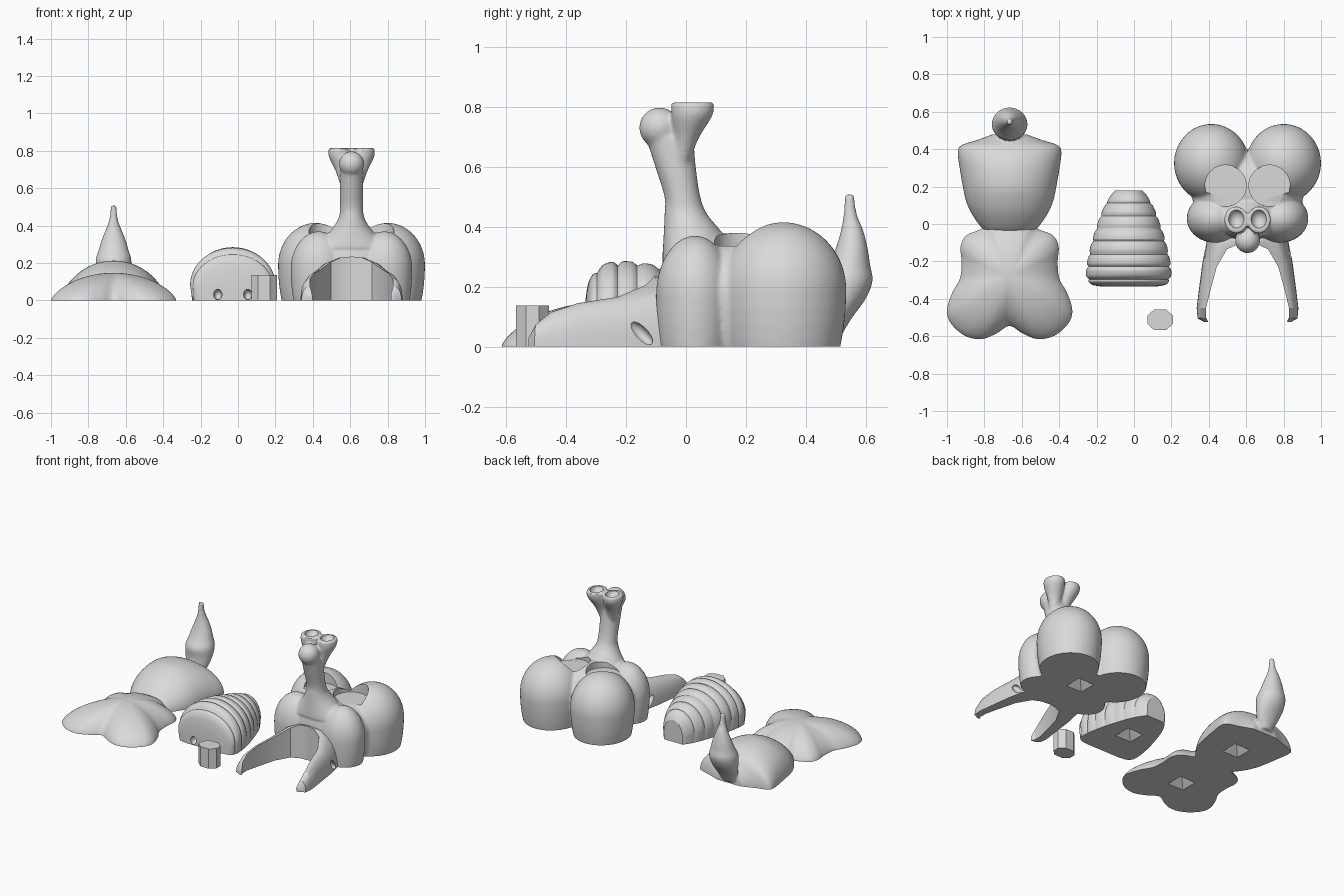
import bpy, bmesh, math
from mathutils import Vector, Matrix

if "Cube" in bpy.data.objects:
    bpy.data.objects.remove(bpy.data.objects["Cube"])

grey = bpy.data.materials.new("plain grey")
grey.use_nodes = True
grey.diffuse_color = (0.7, 0.7, 0.7, 1)
grey.node_tree.nodes["Principled BSDF"].inputs["Base Color"].default_value = (0.7, 0.7, 0.7, 1)


# ---- helpers ----
def make(name, bm):
    bmesh.ops.recalc_face_normals(bm, faces=bm.faces)
    mesh = bpy.data.meshes.new(name)
    bm.to_mesh(mesh)
    bm.free()
    obj = bpy.data.objects.new(name, mesh)
    bpy.context.collection.objects.link(obj)
    return obj


def bake(obj):
    graph = bpy.context.evaluated_depsgraph_get()
    mesh = bpy.data.meshes.new_from_object(obj.evaluated_get(graph))
    obj.modifiers.clear()
    obj.data = mesh


def fuse(name, bm):
    """Melt overlapping shells into one skin and slice it flat at the ground."""
    obj = make(name, bm)
    mod = obj.modifiers.new("melt", 'REMESH')
    mod.mode, mod.voxel_size = 'VOXEL', 0.007
    mod = obj.modifiers.new("soften", 'SMOOTH')
    mod.factor, mod.iterations = 0.5, 12
    bake(obj)
    bm = bmesh.new()
    bm.from_mesh(obj.data)
    bmesh.ops.bisect_plane(bm, geom=bm.verts[:] + bm.edges[:] + bm.faces[:],
                           plane_co=(0, 0, 0), plane_no=(0, 0, 1), clear_inner=True)
    bmesh.ops.holes_fill(bm, edges=[e for e in bm.edges if e.is_boundary], sides=0)
    bmesh.ops.recalc_face_normals(bm, faces=bm.faces)
    bm.to_mesh(obj.data)
    bm.free()
    return obj


def carve(obj, bm):
    cutter = make("cutter", bm)
    cutter.hide_render = True
    mod = obj.modifiers.new("carve", 'BOOLEAN')
    mod.operation, mod.solver, mod.object = 'DIFFERENCE', 'EXACT', cutter
    bake(obj)
    bpy.data.objects.remove(cutter)


def finish(obj, angle=35):
    obj.data.materials.clear()
    obj.data.materials.append(grey)
    bpy.ops.object.select_all(action='DESELECT')
    obj.select_set(True)
    bpy.context.view_layer.objects.active = obj
    bpy.ops.object.shade_smooth_by_angle(angle=math.radians(angle))


def curve(rows, steps, closed=False):
    """Smooth interpolation through rows of numbers."""
    rows = [Vector(r) for r in rows]
    n, out = len(rows), []
    pick = (lambda i: rows[i % n]) if closed else (lambda i: rows[min(max(i, 0), n - 1)])
    for i in range(n if closed else n - 1):
        a, b, c, d = (pick(i + k) for k in (-1, 0, 1, 2))
        for s in range(steps):
            t = s / steps
            out.append(b + (c - a) * (t / 2) + (a * 2 - b * 5 + c * 4 - d) * (t * t / 2)
                       + (b * 3 - a - c * 3 + d) * (t ** 3 / 2))
    return out if closed else out + [rows[-1]]


def skin(bm, rings):
    loops = [[bm.verts.new(p) for p in ring] for ring in rings]
    n = len(loops[0])
    for a, b in zip(loops, loops[1:]):
        for i in range(n):
            bm.faces.new((a[i], a[(i + 1) % n], b[(i + 1) % n], b[i]))
    bm.faces.new(loops[0])
    bm.faces.new(loops[-1])


def tube(bm, rows):
    """Upright tube from rows of x, y, z, x radius, y radius."""
    angles = [math.tau * i / 32 for i in range(32)]
    skin(bm, [[(x + rx * math.cos(a), y + ry * math.sin(a), z) for a in angles]
              for x, y, z, rx, ry in curve(rows, 6)])


def ellipsoid(bm, centre, radii, drop=1.0, tilt=0.0):
    verts = bmesh.ops.create_icosphere(bm, subdivisions=4, radius=1)["verts"]
    turn = Matrix.Rotation(tilt, 3, 'X')
    for v in verts:
        p = Vector([c * r for c, r in zip(v.co, radii)])
        p.z *= drop if p.z < 0 else 1
        v.co = turn @ p + Vector(centre)


def socket(bm, x, y):
    """Square pyramid recess under a part."""
    bmesh.ops.create_cone(bm, cap_ends=True, segments=4, radius1=0.17, radius2=0, depth=0.12,
                          matrix=Matrix.Translation((x, y, 0)) @ Matrix.Rotation(math.pi / 4, 4, 'Z'))


# ---- main body with lobes, neck and head ----
MID = 0.607
bm = bmesh.new()
for s in (-1, 1):
    ellipsoid(bm, (MID + s * 0.193, 0.325, 0.19), (0.2, 0.21, 0.225), 2)
    ellipsoid(bm, (MID + s * 0.175, 0.03, 0.17), (0.15, 0.13, 0.2), 2)
    tube(bm, [(MID + s * 0.025, -0.02, 0.6, 0.03, 0.03), (MID + s * 0.04, 0, 0.69, 0.045, 0.04),
              (MID + s * 0.06, 0.02, 0.77, 0.062, 0.068), (MID + s * 0.06, 0.022, 0.815, 0.062, 0.072)])
ellipsoid(bm, (MID, 0.02, 0.18), (0.22, 0.105, 0.2), 2)
ellipsoid(bm, (MID, 0.17, 0.18), (0.3, 0.22, 0.2), 2)
tube(bm, [(MID, 0.03, 0.28, 0.2, 0.11), (MID, 0.025, 0.37, 0.115, 0.1), (MID, 0.0, 0.44, 0.07, 0.072),
          (MID, -0.012, 0.5, 0.062, 0.06), (MID, -0.035, 0.6, 0.062, 0.068), (MID, -0.055, 0.7, 0.062, 0.08)])
ellipsoid(bm, (MID, -0.088, 0.73), (0.067, 0.068, 0.068))
body = fuse("main_body", bm)

# round pockets, head cups and base socket
bm = bmesh.new()
for s in (-1, 1):
    bmesh.ops.create_cone(bm, cap_ends=True, segments=48, radius1=0.11, radius2=0.11, depth=0.12,
                          matrix=Matrix.Translation((MID + s * 0.117, 0.205, 0.395)))
    ellipsoid(bm, (MID + s * 0.06, 0.027, 0.825), (0.042, 0.05, 0.045))
socket(bm, MID, 0.2)
carve(body, bm)
finish(body)

# ---- curved claws: offset, y, height, outward reach in x and y ----
claw_rows = [(0, -0.105, 0.235, 0.02, 0.1), (0.055, -0.11, 0.23, 0.08, 0.09), (0.11, -0.135, 0.205, 0.1, 0.08),
             (0.165, -0.23, 0.165, 0.075, 0.03), (0.2, -0.36, 0.145, 0.06, 0.01),
             (0.222, -0.45, 0.115, 0.05, 0), (0.222, -0.5, 0.075, 0.045, -0.005), (0.21, -0.525, 0.03, 0.02, 0)]
for s, side in ((1, "left"), (-1, "right")):
    rings = []
    for dx, y, h, wx, wy in claw_rows:
        arc = [math.pi / 2 * i / 10 for i in range(11)]
        rings.append([(MID + s * dx, y, 0)] + [(MID + s * (dx + wx * math.sin(a)), y + wy * math.sin(a),
                                               h * math.cos(a) ** 0.8 if a < 1.57 else 0) for a in arc])
    bm = bmesh.new()
    skin(bm, rings)
    claw = make(side + "_claw", bm)
    bm = bmesh.new()
    ellipsoid(bm, (MID + s * 0.215, -0.15, 0.045), (0.03, 0.052, 0.022), tilt=-0.8)
    carve(claw, bm)
    finish(claw, 20)

# ---- abdomen with upright sting ----
TAIL = -0.665
bm = bmesh.new()
rings = []
for y, w, h in curve([(-0.06, 0.1, 0.05), (-0.02, 0.15, 0.1), (0.05, 0.2, 0.155), (0.12, 0.232, 0.19),
                      (0.2, 0.25, 0.212), (0.3, 0.267, 0.207), (0.38, 0.277, 0.18),
                      (0.42, 0.26, 0.15), (0.45, 0.17, 0.11), (0.48, 0.09, 0.07)], 5):
    arc = [math.pi * i / 32 for i in range(33)]
    rings.append([(TAIL + w, y, -0.06)] + [(TAIL + w * math.cos(a), y, h * math.sin(a)) for a in arc]
                 + [(TAIL - w, y, -0.06)])
skin(bm, rings)
tube(bm, [(TAIL, 0.48, 0.02, 0.04, 0.03), (TAIL, 0.5, 0.09, 0.075, 0.05), (TAIL, 0.525, 0.16, 0.092, 0.075),
          (TAIL, 0.535, 0.22, 0.095, 0.088), (TAIL, 0.545, 0.27, 0.08, 0.07), (TAIL, 0.553, 0.33, 0.062, 0.053),
          (TAIL, 0.554, 0.39, 0.038, 0.037), (TAIL, 0.548, 0.44, 0.022, 0.023), (TAIL, 0.545, 0.51, 0.015, 0.016)])
abdomen = fuse("sting_abdomen", bm)
bm = bmesh.new()
socket(bm, TAIL, 0.2)
carve(abdomen, bm)
finish(abdomen)

# ---- low lobed mound ----
half = [(0.07, -0.585), (0.15, -0.615), (0.24, -0.597), (0.315, -0.53), (0.335, -0.46), (0.308, -0.37),
        (0.265, -0.29), (0.257, -0.2), (0.262, -0.12), (0.23, -0.06), (0.15, -0.025), (0.1, 0.03)]
outline = [(0, -0.545)] + half + [(0, 0.05)] + [(-x, y) for x, y in reversed(half)]
outline = curve(outline, 5, True)
rings = []
for i in range(25):
    s = math.cos(math.pi / 2 * i / 25)
    z = 0.148 * (1 - s * s) ** 0.7
    rings.append([(TAIL + p.x * s, -0.28 + (p.y + 0.28) * s, z) for p in outline])
bm = bmesh.new()
skin(bm, rings)
mound = make("lobed_mound", bm)
bm = bmesh.new()
socket(bm, TAIL, -0.33)
carve(mound, bm)
finish(mound)

# ---- ridged segment: y, half width, height ----
RIDGE = -0.028
rings = []
for y, w, h in curve([(0.18, 0.075, 0.16), (0.14, 0.105, 0.195), (0.08, 0.138, 0.222), (0, 0.168, 0.245),
                      (-0.1, 0.2, 0.272), (-0.2, 0.222, 0.285), (-0.26, 0.228, 0.28), (-0.3, 0.222, 0.255),
                      (-0.325, 0.195, 0.215), (-0.335, 0.14, 0.16)], 10):
    dent = 1 - 0.055 * (1 - abs(math.sin(math.pi * (0.18 - y) / 0.068))) ** 2
    wall = 0.3 * h
    arc = [math.pi * i / 32 for i in range(33)]
    rings.append([(RIDGE + w * 0.95, y, 0)]
                 + [(RIDGE + w * dent * math.cos(a), y, wall + (h * dent - wall) * math.sin(a)) for a in arc]
                 + [(RIDGE - w * 0.95, y, 0)])
bm = bmesh.new()
skin(bm, rings)
segment = make("ridged_segment", bm)
bm = bmesh.new()
socket(bm, RIDGE, -0.08)
for s in (-1, 1):
    ellipsoid(bm, (RIDGE + s * 0.08, -0.33, 0.032), (0.022, 0.04, 0.028))
carve(segment, bm)
finish(segment, 25)

# ---- eight sided peg ----
bm = bmesh.new()
skin(bm, [[(0.14 + sx * x, -0.512 + sy * y, z) for sx, sy, x, y in
           ((1, -1, 0.068, 0.022), (1, 1, 0.068, 0.022), (1, 1, 0.032, 0.055), (-1, 1, 0.032, 0.055),
            (-1, 1, 0.068, 0.022), (-1, -1, 0.068, 0.022), (-1, -1, 0.032, 0.055), (1, -1, 0.032, 0.055))]
          for z in (0, 0.137)])
finish(make("peg", bm), 20)
